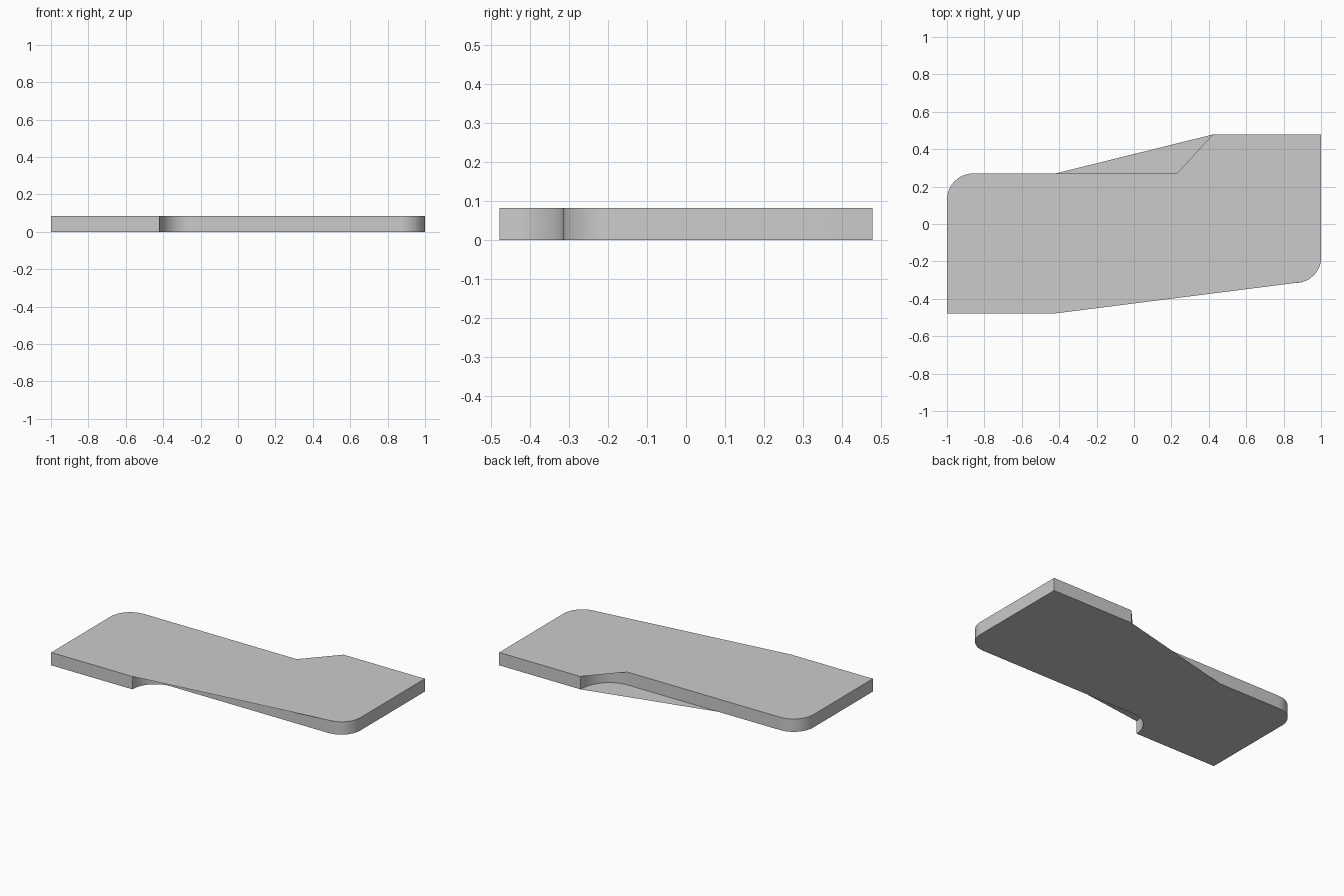
import bpy
import bmesh
from math import cos, sin, radians

if "Cube" in bpy.data.objects:
    bpy.data.objects.remove(bpy.data.objects["Cube"])

H = 0.083   # plate thickness
Y = 0.478   # half depth
SEG = 12


def arc(cx, cy, rx, ry, a0, a1):
    """Quarter-ellipse points from angle a0 to a1 (degrees)."""
    angles = [radians(a0 + (a1 - a0) * i / SEG) for i in range(SEG + 1)]
    return [(cx + rx * cos(a), cy + ry * sin(a)) for a in angles]


# Outline pieces, counter-clockwise
front_left = [(-1, -Y)]
front_notch = arc(-0.26, -Y, 0.16, 0.163, 180, 90)
front_corner = arc(0.865, -0.18, 0.135, 0.135, -90, 0)
back_right = [(1, Y)]
back_notch = arc(0.23, Y, 0.19, 0.208, 0, -90)
notch_end = [(-0.42, 0.27)]
back_corner = arc(-0.86, 0.13, 0.14, 0.14, 90, 180)

wall = (front_left + front_notch + front_corner + back_right
        + back_notch + notch_end + back_corner)
# The top skin bridges the front notch and cuts straight over the back fillet
top = (front_left + front_notch[:1] + front_corner[2:] + back_right
       + [back_notch[0], back_notch[-1]] + notch_end + back_corner)
# The bottom skin follows the front notch and bridges the back one
bottom = (front_left + front_notch + front_corner + back_right
          + back_notch[:1] + notch_end + back_corner)

bm = bmesh.new()
low = {p: bm.verts.new((*p, 0)) for p in wall}
high = {p: bm.verts.new((*p, H)) for p in wall}

# Side walls
for p, q in zip(wall, wall[1:] + wall[:1]):
    bm.faces.new((low[p], low[q], high[q], high[p]))

# Top and bottom skins
bm.faces.new([high[p] for p in top])
bm.faces.new([low[p] for p in reversed(bottom)])

mesh = bpy.data.meshes.new("plate")
bm.to_mesh(mesh)
bm.free()
plate = bpy.data.objects.new("plate", mesh)
bpy.context.collection.objects.link(plate)

# Smooth fillets, sharp edges
bpy.context.view_layer.objects.active = plate
plate.select_set(True)
bpy.ops.object.shade_smooth_by_angle(angle=radians(30))
